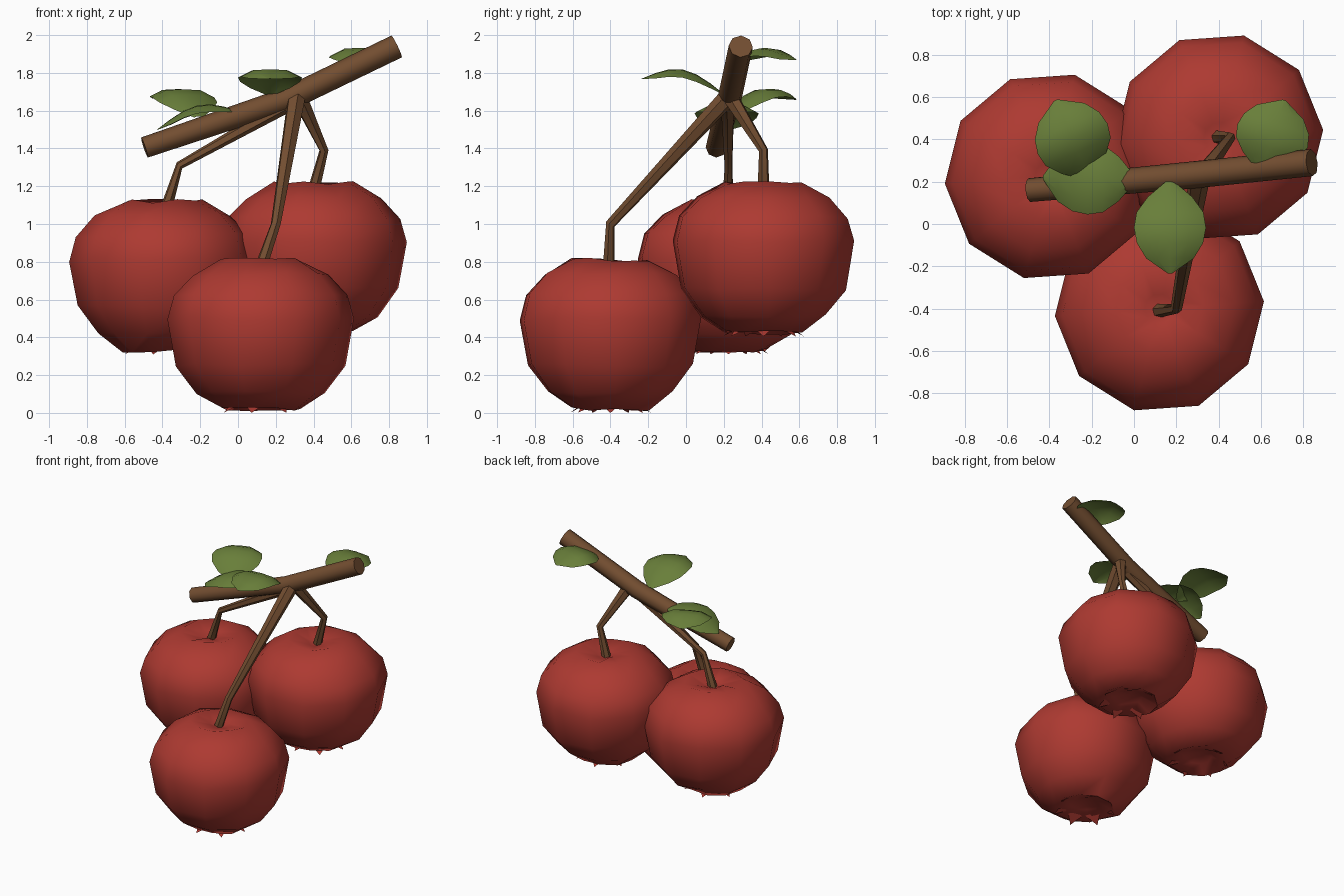
import bpy, bmesh, math, random
from mathutils import Vector

random.seed(4)
cube = bpy.data.objects.get("Cube")
if cube:
    bpy.data.objects.remove(cube)


def material(name, rgb):
    m = bpy.data.materials.new(name)
    m.use_nodes = True
    m.diffuse_color = (*rgb, 1)
    m.node_tree.nodes["Principled BSDF"].inputs["Base Color"].default_value = (*rgb, 1)
    return m


RED = material("fruit red", (0.42, 0.042, 0.031))
BROWN = material("bark brown", (0.17, 0.075, 0.03))
GREEN = material("leaf green", (0.14, 0.21, 0.042))


def finish(bm, name, mat, angle=60, fix=True):
    if fix:
        bmesh.ops.recalc_face_normals(bm, faces=bm.faces)
    mesh = bpy.data.meshes.new(name)
    bm.to_mesh(mesh)
    bm.free()
    mesh.materials.append(mat)
    ob = bpy.data.objects.new(name, mesh)
    bpy.context.collection.objects.link(ob)
    bpy.ops.object.select_all(action="DESELECT")
    ob.select_set(True)
    bpy.context.view_layer.objects.active = ob
    bpy.ops.object.shade_smooth_by_angle(angle=math.radians(angle))
    return ob


def bridge(bm, a, b):
    n = len(a)
    for i in range(n):
        j = (i + 1) % n
        bm.faces.new((a[i], a[j], b[j], b[i]))


# Fruit body: ten-sided lathe with a shallow dimple at both ends
PROFILE = [(0.10, 0.06), (0.21, 0.02), (0.34, 0.11), (0.45, 0.25), (0.495, 0.50),
           (0.46, 0.63), (0.36, 0.735), (0.21, 0.81), (0.07, 0.785)]


def fruit(name, x, y, z):
    bm = bmesh.new()
    rings = []
    for r, h in PROFILE:
        ring = []
        for i in range(10):
            a = math.radians(4 + 36 * i)
            dz = random.uniform(-0.012, 0.012)
            ring.append(bm.verts.new((x + r * math.cos(a), y + r * math.sin(a), z + h + dz)))
        rings.append(ring)
    for a, b in zip(rings, rings[1:]):
        bridge(bm, a, b)
    for ring, h in ((rings[0], 0.08), (rings[-1], 0.76)):
        tip = bm.verts.new((x, y, z + h))
        for i in range(10):
            bm.faces.new((ring[i], ring[(i + 1) % 10], tip))
    finish(bm, name, RED)

    # Calyx: ring of short pointed sepals under the fruit
    bm = bmesh.new()
    for i in range(7):
        a = math.tau * i / 7
        pts = [(0.15, a - 0.4, 0.05), (0.15, a + 0.4, 0.05), (0.22, a, 0.0)]
        bm.faces.new([bm.verts.new((x + r * math.cos(t), y + r * math.sin(t), z + h))
                      for r, t, h in pts])
    finish(bm, name + "_calyx", RED, 20, fix=False)


FRUITS = {"front_fruit": (0.12, -0.40, 0.0), "right_fruit": (-0.40, 0.225, 0.31),
          "left_fruit": (0.40, 0.41, 0.405)}
for name, place in FRUITS.items():
    fruit(name, *place)


# Wood: tapered tubes with mitred joints
def tube(name, path, radii, sides):
    bm = bmesh.new()
    pts = [Vector(p) for p in path]
    rings = []
    for k, p in enumerate(pts):
        d = (pts[min(k + 1, len(pts) - 1)] - pts[max(k - 1, 0)]).normalized()
        u = d.cross(Vector((0.3, 1, 0.1))).normalized()
        v = d.cross(u)
        rings.append([bm.verts.new(p + radii[k] * (math.cos(t) * u + math.sin(t) * v))
                      for t in (math.tau * i / sides for i in range(sides))])
    for a, b in zip(rings, rings[1:]):
        bridge(bm, a, b)
    bm.faces.new(rings[0])
    bm.faces.new(rings[-1])
    finish(bm, name, BROWN, 50)


tube("branch", [(-0.495, 0.16, 1.405), (0.26, 0.23, 1.66), (0.84, 0.29, 1.94)],
     (0.056, 0.064, 0.064), 8)
tube("front_stem", [(0.31, 0.22, 1.67), (0.20, -0.40, 1.0), (0.11, -0.41, 0.74)],
     (0.05, 0.027, 0.034), 6)
tube("right_stem", [(0.28, 0.22, 1.64), (-0.31, 0.225, 1.31), (-0.39, 0.22, 1.05)],
     (0.04, 0.022, 0.034), 6)
tube("left_stem", [(0.32, 0.23, 1.68), (0.455, 0.41, 1.39), (0.39, 0.41, 1.14)],
     (0.045, 0.025, 0.034), 6)


# Leaves: arched sheets with drooping edges and a creased midrib
WIDTHS = (0.12, 0.62, 0.93, 1.0, 0.92, 0.66, 0.05)


def leaf(name, base, tip, width, arch):
    bm = bmesh.new()
    base, tip = Vector(base), Vector(tip)
    side = (tip - base).cross(Vector((0, 0, 1))).normalized()
    rows = []
    for k, w in enumerate(WIDTHS):
        s = k / (len(WIDTHS) - 1)
        mid = base.lerp(tip, s)
        mid.z += arch * math.sin(math.pi * s)
        row = []
        for t in (-1, -0.55, 0, 0.55, 1):
            p = mid + side * (t * w * width / 2)
            p.z -= 0.055 * t * t * w + (0.012 * w if t == 0 else 0)
            row.append(bm.verts.new(p))
        rows.append(row)
    for a, b in zip(rows, rows[1:]):
        for i in range(4):
            bm.faces.new((a[i], a[i + 1], b[i + 1], b[i]))
    finish(bm, name, GREEN, 60, fix=False)


leaf("back_leaf", (-0.21, 0.22, 1.57), (-0.37, 0.585, 1.66), 0.36, 0.11)
leaf("right_leaf", (0.0, 0.21, 1.60), (-0.43, 0.22, 1.50), 0.34, 0.09)
leaf("front_leaf", (0.17, 0.20, 1.69), (0.17, -0.235, 1.77), 0.34, 0.10)
leaf("left_leaf", (0.60, 0.25, 1.86), (0.71, 0.585, 1.87), 0.35, 0.08)
